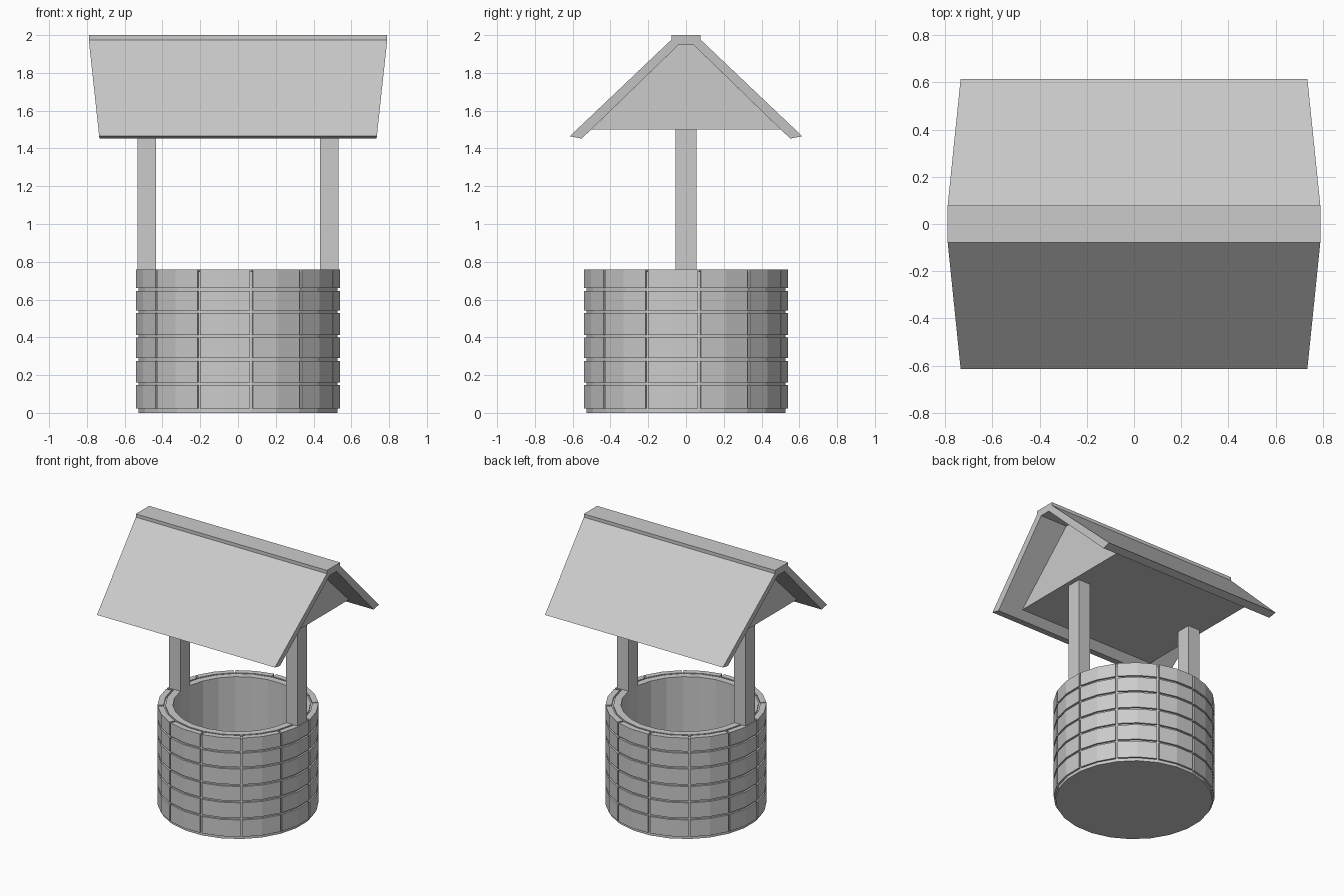
import bpy, bmesh
from math import radians, sin, cos

if "Cube" in bpy.data.objects:
    bpy.data.objects.remove(bpy.data.objects["Cube"])

def make(name, bm):
    bmesh.ops.recalc_face_normals(bm, faces=bm.faces)
    me = bpy.data.meshes.new(name)
    bm.to_mesh(me)
    bm.free()
    ob = bpy.data.objects.new(name, me)
    bpy.context.collection.objects.link(ob)
    return ob

def ring_point(r, angle, z):
    return (r * cos(angle), r * sin(angle), z)

def prism(name, profile, half_x):
    """Extrude a (y, z) profile along x; half_x(z) gives the half length."""
    bm = bmesh.new()
    ends = [[bm.verts.new((s * half_x(z), y, z)) for y, z in profile] for s in (-1, 1)]
    n = len(profile)
    for e in ends:
        bm.faces.new(e)
    for i in range(n):
        j = (i + 1) % n
        bm.faces.new((ends[0][i], ends[0][j], ends[1][j], ends[1][i]))
    return make(name, bm)

def box(name, x0, x1, y0, y1, z0, z1):
    bm = bmesh.new()
    bmesh.ops.create_cube(bm, size=1)
    for v in bm.verts:
        v.co = (x1 if v.co.x > 0 else x0, y1 if v.co.y > 0 else y0, z1 if v.co.z > 0 else z0)
    return make(name, bm)

# Hollow well wall: 24-sided lathe with closed bottom and a mortar step on the rim
SIDES = 24
profile = [(0.532, 0), (0.532, 0.748), (0.492, 0.748), (0.492, 0.76), (0.441, 0.76), (0.441, 0.03)]
bm = bmesh.new()
rings = [[bm.verts.new(ring_point(r, radians(7.5 + 15 * i), z)) for i in range(SIDES)]
         for r, z in profile]
for a, b in zip(rings, rings[1:]):
    for i in range(SIDES):
        j = (i + 1) % SIDES
        bm.faces.new((a[i], a[j], b[j], b[i]))
bm.faces.new(rings[0])
bm.faces.new(rings[-1])
make("well_wall", bm)

# Brick courses: 12 two-facet blocks per row
levels = [0.015, 0.155, 0.283, 0.405, 0.535, 0.653, 0.767]
bm = bmesh.new()
for z0, z1 in zip(levels, levels[1:]):
    z0, z1 = z0 + 0.007, z1 - 0.007
    for k in range(12):
        start = 7.5 + 30 * k
        angles = [radians(start + d) for d in (0.8, 15, 29.2)]
        outline = [(0.545, a) for a in angles] + [(0.503, a) for a in reversed(angles)]
        low = [bm.verts.new(ring_point(r, a, z0)) for r, a in outline]
        high = [bm.verts.new(ring_point(r, a, z1)) for r, a in outline]
        bm.faces.new(low)
        bm.faces.new(high)
        for i in range(6):
            j = (i + 1) % 6
            bm.faces.new((low[i], low[j], high[j], high[i]))
make("well_bricks", bm)

# Posts
box("right_post", 0.435, 0.532, -0.055, 0.055, 0.74, 1.51)
box("left_post", -0.532, -0.435, -0.055, 0.055, 0.74, 1.51)

# Roof shell with flat ridge, shorter at the eaves
half = [(0.078, 2.0), (0.078, 1.975), (0.615, 1.465), (0.552, 1.452), (0.04, 1.948)]
roof = half + [(-y, z) for y, z in reversed(half)]
prism("roof", roof, lambda z: 0.79 - 0.055 * max(0, 1.975 - z) / 0.51)

# Gable block beneath the roof
gable = [(-0.502, 1.5), (0.502, 1.5), (0.04, 1.948), (-0.04, 1.948)]
prism("gable_block", gable, lambda z: 0.565)
